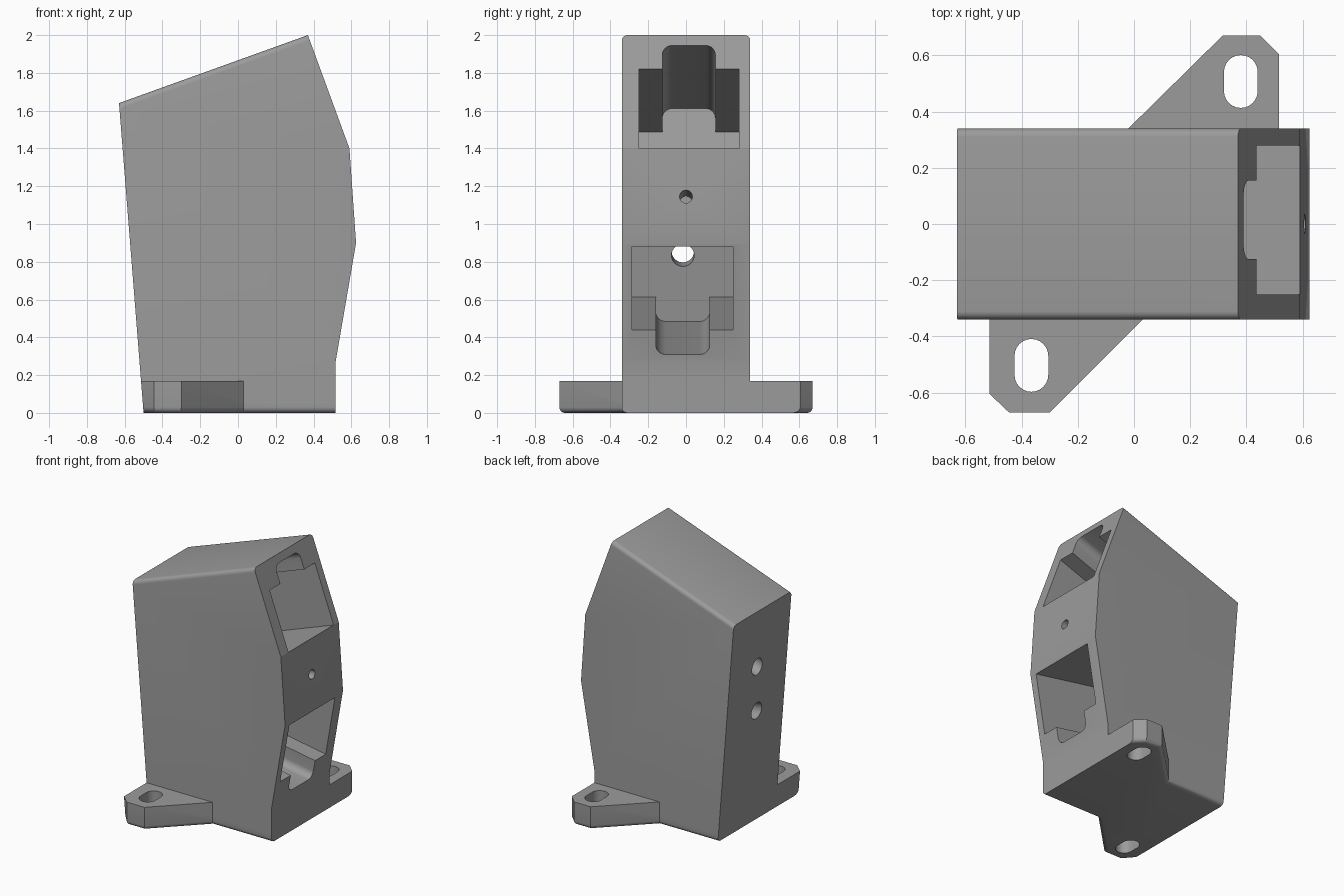
import bpy, bmesh, math
from mathutils import Vector

if "Cube" in bpy.data.objects:
    bpy.data.objects.remove(bpy.data.objects["Cube"])

grey = bpy.data.materials.new("plain grey")
grey.diffuse_color = (0.33, 0.33, 0.33, 1)
grey.use_nodes = True
grey.node_tree.nodes["Principled BSDF"].inputs["Base Color"].default_value = grey.diffuse_color
HALF, R = 0.34, 0.03


def prism(name, pts, offset, bevel_rule=None):
    """Extrude a 3D polygon by offset; round the edges picked by bevel_rule."""
    bm = bmesh.new()
    face = bm.faces.new([bm.verts.new(p) for p in pts])
    new = bmesh.ops.extrude_face_region(bm, geom=[face], use_keep_orig=True)
    bmesh.ops.translate(bm, vec=offset, verts=[v for v in new["geom"] if isinstance(v, bmesh.types.BMVert)])
    bmesh.ops.recalc_face_normals(bm, faces=bm.faces)
    if bevel_rule:
        edges = [e for e in bm.edges if bevel_rule(e.verts[0].co, e.verts[1].co)]
        bmesh.ops.bevel(bm, geom=edges, offset=R, segments=5, profile=0.5, affect='EDGES')
    mesh = bpy.data.meshes.new(name)
    bm.to_mesh(mesh)
    bm.free()
    ob = bpy.data.objects.new(name, mesh)
    bpy.context.collection.objects.link(ob)
    mesh.materials.append(grey)
    return ob


def combine(target, other, operation):
    bpy.context.view_layer.objects.active = target
    mod = target.modifiers.new("join", 'BOOLEAN')
    mod.operation, mod.solver, mod.object = operation, 'EXACT', other
    bpy.ops.object.modifier_apply(modifier=mod.name)
    bpy.data.objects.remove(other)


def arc(cx, cy, r, a0, a1, n=8):
    return [(cx + r * math.cos(math.radians(a0 + (a1 - a0) * i / n)),
             cy + r * math.sin(math.radians(a0 + (a1 - a0) * i / n))) for i in range(n + 1)]


def back_x(z):
    return -0.5 - 0.13 * z / 1.64


# Tower body: side profile extruded across the width, rounded top edges
profile = [(back_x(0.06), 0.06), (0.515, 0.06), (0.515, 0.26), (0.625, 0.9),
           (0.59, 1.4), (0.37, 2.0), (-0.63, 1.64)]
housing = prism("housing", [(x, -HALF, z) for x, z in profile], Vector((0, 2 * HALF, 0)),
                lambda a, b: min(a.z, b.z) > 1.6 and abs(a.y - b.y) < 0.01)

# Base with two diagonal mounting ears, rounded underneath
outline = [(0.515, -HALF), (0.515, 0.605), (0.45, 0.67), (0.315, 0.67), (-0.02, HALF),
           (-0.5, HALF), (-0.5, -0.605), (-0.445, -0.67), (-0.3, -0.67), (0.03, -HALF)]
base = prism("base", [(x, y, 0) for x, y in outline], Vector((0, 0, 0.17)),
             lambda a, b: max(a.z, b.z) < 0.01 and abs(a.x - b.x) > 0.01)
for v in base.data.vertices:  # lean the back side with the tower
    if v.co.x < -0.495:
        v.co.x = back_x(v.co.z)
combine(housing, base, 'UNION')

# Mounting slots through the ears
for cx, cy in ((0.38, 0.507), (-0.365, -0.503)):
    pts = arc(cx, cy + 0.034, 0.06, 0, 180, 12) + arc(cx, cy - 0.034, 0.06, 180, 360, 12)
    combine(housing, prism("slot_cutter", [(x, y, -0.1) for x, y in pts], Vector((0, 0, 0.4))), 'DIFFERENCE')


def cut(low, high, pts, start, depth):
    """Cut a (y, z) outline lying on the sloped face low-high straight into it."""
    d = Vector((high[0] - low[0], 0, high[1] - low[1])).normalized()
    inward = Vector((-d.z, 0, d.x))
    ring = [Vector((low[0] + (z - low[1]) * d.x / d.z, y, z)) + inward * start for y, z in pts]
    combine(housing, prism("cutter", ring, inward * (depth - start)), 'DIFFERENCE')


def hole(low, high, y, z, r, start, depth):
    d = Vector((high[0] - low[0], 0, high[1] - low[1])).normalized()
    cut(low, high, [(p, z + (q - z) * d.z) for p, q in arc(y, z, r, 0, 360, 24)[:-1]], start, depth)


f = 0.05
# Upper socket with notch at the top, and its cable hole
low, high = (0.59, 1.4), (0.37, 2.0)
cut(low, high, [(-0.25, 1.4), (0.28, 1.4), (0.28, 1.82), (0.155, 1.82)]
    + arc(0.155 - f, 1.945 - f, f, 0, 90) + arc(-0.125 + f, 1.945 - f, f, 90, 180)
    + [(-0.125, 1.82), (-0.25, 1.82)], -0.1, 0.97)
hole(low, high, 0.015, 1.61, 0.06, 0.9, 1.4)

# Lower socket with notch at the bottom, and its cable hole
low, high = (0.515, 0.26), (0.625, 0.9)
cut(low, high, [(0.25, 0.88), (-0.285, 0.88), (-0.285, 0.44), (-0.16, 0.44)]
    + arc(-0.16 + f, 0.31 + f, f, 180, 270) + arc(0.125 - f, 0.31 + f, f, 270, 360)
    + [(0.125, 0.44), (0.25, 0.44)], -0.1, 1.03)
hole(low, high, -0.017, 0.66, 0.06, 0.95, 1.4)

# Screw hole between the sockets
hole((0.625, 0.9), (0.59, 1.4), 0, 1.145, 0.034, -0.1, 0.45)

# Smooth the rounded edges only
bpy.ops.object.select_all(action='DESELECT')
housing.select_set(True)
bpy.context.view_layer.objects.active = housing
bpy.ops.object.shade_smooth_by_angle(angle=math.radians(30))
